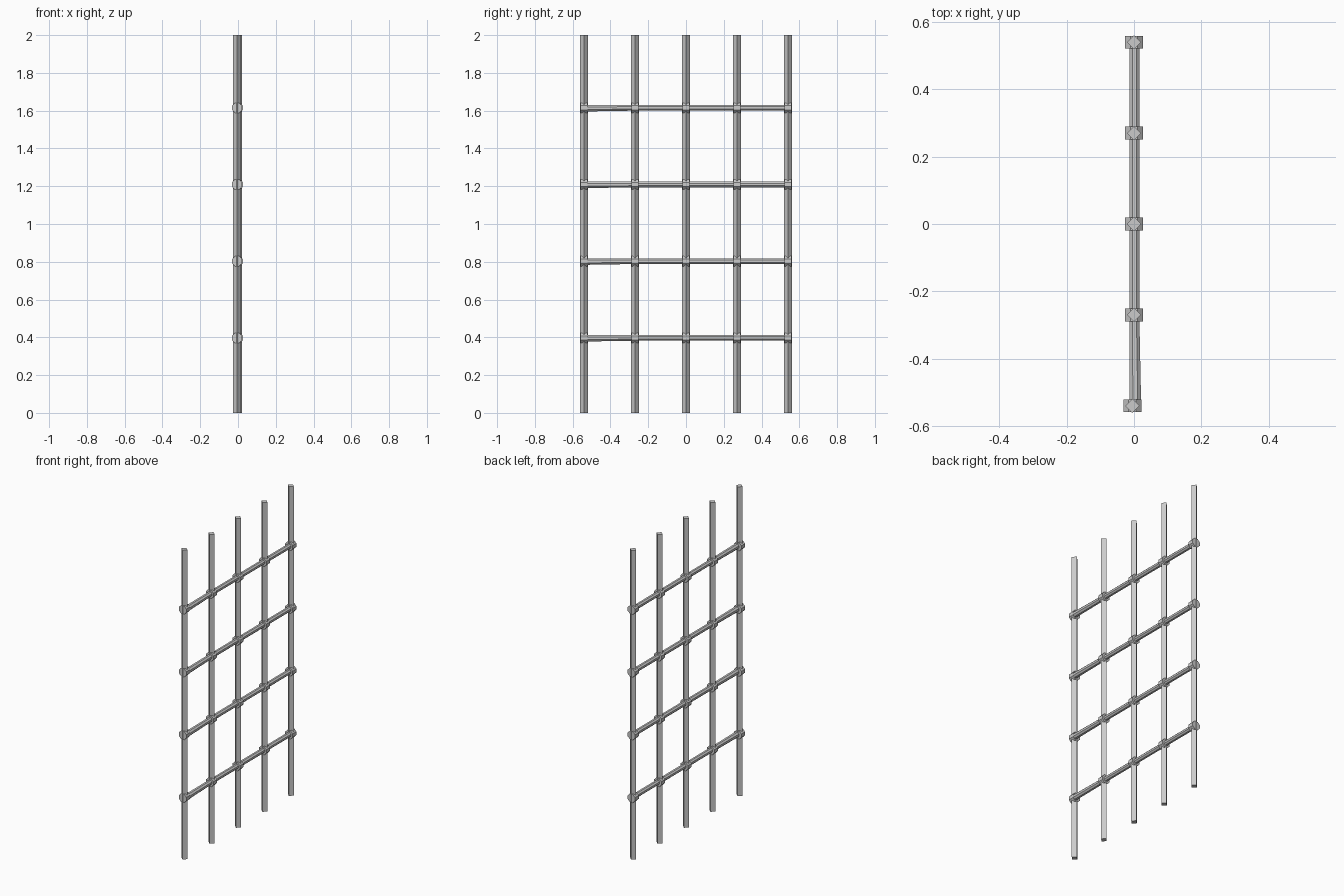
import bpy, bmesh
from math import cos, sin, pi

if "Cube" in bpy.data.objects:
    bpy.data.objects.remove(bpy.data.objects["Cube"])

Y_POSTS = [-0.54, -0.27, 0.0, 0.27, 0.54]
Z_RAILS = [0.397, 0.803, 1.209, 1.615]


def post_x(y):
    # the post at the -y end sits slightly off line
    return -0.005 if y < -0.5 else 0.0


def tube(name, rings, sides, axis, phase=0.0):
    """Closed flat-faced tube through rings of (centre, radius)."""
    bm = bmesh.new()
    loops = []
    for (cx, cy, cz), r in rings:
        loop = []
        for i in range(sides):
            a = 2 * pi * i / sides + phase
            u, v = r * cos(a), r * sin(a)
            co = (cx + u, cy + v, cz) if axis == 'Z' else (cx + u, cy, cz + v)
            loop.append(bm.verts.new(co))
        loops.append(loop)
    for a, b in zip(loops, loops[1:]):
        for i in range(sides):
            j = (i + 1) % sides
            bm.faces.new((a[i], a[j], b[j], b[i]))
    bm.faces.new(loops[0])
    bm.faces.new(loops[-1])
    bmesh.ops.recalc_face_normals(bm, faces=bm.faces)
    mesh = bpy.data.meshes.new(name)
    bm.to_mesh(mesh)
    bm.free()
    obj = bpy.data.objects.new(name, mesh)
    bpy.context.collection.objects.link(obj)
    return obj


# Upright bars with a diamond section
for y in Y_POSTS:
    x = post_x(y)
    tube("upright_bar", [((x, y, 0), 0.021), ((x, y, 2), 0.021)], 4, 'Z')

for z in Z_RAILS:
    # Cross bar, a little thicker and skewed in the last bay
    tube("cross_bar", [((0.004, -0.53, z - 0.002), 0.0185),
                       ((0.001, -0.27, z), 0.016),
                       ((0.001, 0.54, z), 0.016)], 8, 'Y', pi / 8)
    # Octagonal collars where the bars meet
    for y in Y_POSTS:
        x = post_x(y)
        tube("joint_collar", [((x, y - 0.019, z), 0.029),
                              ((x, y + 0.019, z), 0.029)], 8, 'Y', pi / 8)
